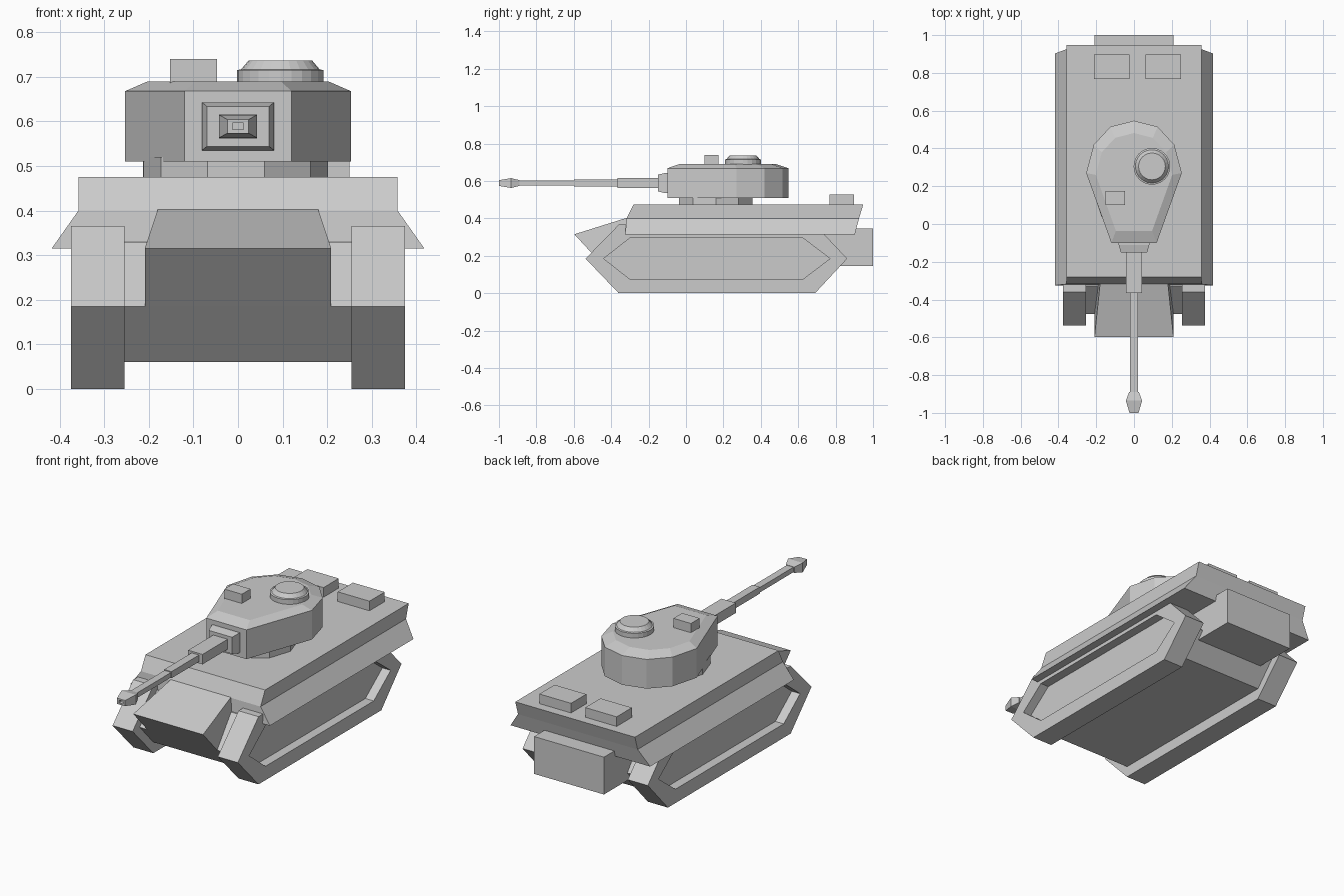
import bpy, bmesh
from math import sin, cos, pi

if "Cube" in bpy.data.objects:
    bpy.data.objects.remove(bpy.data.objects["Cube"])


def finish(name, bm):
    bmesh.ops.recalc_face_normals(bm, faces=bm.faces)
    me = bpy.data.meshes.new(name)
    bm.to_mesh(me)
    bm.free()
    ob = bpy.data.objects.new(name, me)
    bpy.context.collection.objects.link(ob)
    return ob


def loft(name, rings):
    """Skin a list of equal-length rings and cap both ends."""
    bm = bmesh.new()
    vs = [[bm.verts.new(p) for p in r] for r in rings]
    n = len(vs[0])
    for a, b in zip(vs, vs[1:]):
        for i in range(n):
            j = (i + 1) % n
            bm.faces.new((a[i], a[j], b[j], b[i]))
    bm.faces.new(vs[0])
    bm.faces.new(vs[-1])
    return finish(name, bm)


def rect_z(x, y0, y1, z):
    return [(-x, y0, z), (x, y0, z), (x, y1, z), (-x, y1, z)]


def rect_y(x, h, y, zc=0.589):
    return [(-x, y, zc - h), (x, y, zc - h), (x, y, zc + h), (-x, y, zc + h)]


def box(name, x0, x1, y0, y1, z0, z1):
    return loft(name, [[(x0, y0, z), (x1, y0, z), (x1, y1, z), (x0, y1, z)]
                       for z in (z0, z1)])


def circle(cx, cy, r, z, n, off=0.0):
    return [(cx + r * cos(2 * pi * i / n + off), cy + r * sin(2 * pi * i / n + off), z)
            for i in range(n)]


def at_x(x, profile):
    return [(x, y, z) for y, z in profile]


# Tracks: hexagonal slabs with a recessed outer face
track = [(-0.537, 0.185), (-0.36, 0), (0.69, 0), (0.862, 0.185), (0.69, 0.366), (-0.36, 0.366)]
recess = [(-0.44, 0.185), (-0.30, 0.075), (0.625, 0.075), (0.77, 0.185), (0.625, 0.295), (-0.30, 0.295)]
for side, s in (("right", 1), ("left", -1)):
    loft(side + "_track", [at_x(s * 0.255, track), at_x(s * 0.375, track),
                           at_x(s * 0.375, recess), at_x(s * 0.325, recess)])

# Lower hull between the tracks
hull = [(-0.477, 0.185), (-0.36, 0.06), (0.69, 0.06), (0.80, 0.185), (0.69, 0.33), (-0.33, 0.33)]
loft("lower_hull", [at_x(-0.255, hull), at_x(0.255, hull)])

# Wedge nose with a tapering top plate
nose = [(-0.597, 0.315, 0.209), (-0.32, 0.402, 0.18), (-0.2, 0.402, 0.18),
        (-0.2, 0.185, 0.209), (-0.477, 0.185, 0.209)]
loft("nose_plate", [[(s * x, y, z) for y, z, x in nose] for s in (-1, 1)])

# Upper hull with flared skirts
loft("upper_hull", [rect_z(0.418, -0.325, 0.903, 0.315),
                    rect_z(0.358, -0.318, 0.925, 0.40),
                    rect_z(0.358, -0.28, 0.948, 0.475)])

# Rear box and engine deck covers
box("rear_box", -0.209, 0.209, 0.70, 1.0, 0.145, 0.347)
box("left_deck_cover", -0.213, -0.025, 0.767, 0.897, 0.46, 0.527)
box("right_deck_cover", 0.06, 0.25, 0.767, 0.897, 0.46, 0.527)

# Turret ring (ten sides) and turret body
loft("turret_ring", [circle(-0.005, 0.16, 0.207, z, 10) for z in (0.46, 0.52)])
half = [(0.12, -0.10), (0.253, 0.27), (0.213, 0.42), (0.125, 0.515)]
plan = half + [(0, 0.547)] + [(-x, y) for x, y in reversed(half)]
loft("turret", [[(x * k, 0.22 + (y - 0.22) * k, z) for x, y in plan]
                for k, z in ((1, 0.51), (1, 0.668), (0.8, 0.69))])

# Commander cupola and small roof hatch
loft("cupola", [circle(0.095, 0.305, r, z, 24) for r, z in
                ((0.097, 0.67), (0.097, 0.715), (0.088, 0.717), (0.071, 0.737))])
box("roof_hatch", -0.152, -0.047, 0.10, 0.175, 0.67, 0.74)

# Mantlet and stepped square gun barrel with a hollow muzzle
loft("mantlet", [rect_y(0.081, 0.054, y) for y in (-0.05, -0.11)]
     + [rect_y(0.07, 0.045, -0.15)])
loft("gun_barrel", [rect_y(x, h, y) for x, h, y in (
    (0.043, 0.027, -0.13), (0.043, 0.027, -0.365), (0.022, 0.018, -0.365),
    (0.022, 0.018, -0.60), (0.02, 0.0135, -0.60), (0.02, 0.0135, -0.90))])
loft("muzzle", [rect_y(x, h, y) for x, h, y in (
    (0.026, 0.0155, -0.89), (0.043, 0.026, -0.935), (0.024, 0.0155, -1.0),
    (0.012, 0.007, -1.0), (0.012, 0.007, -0.96))])
